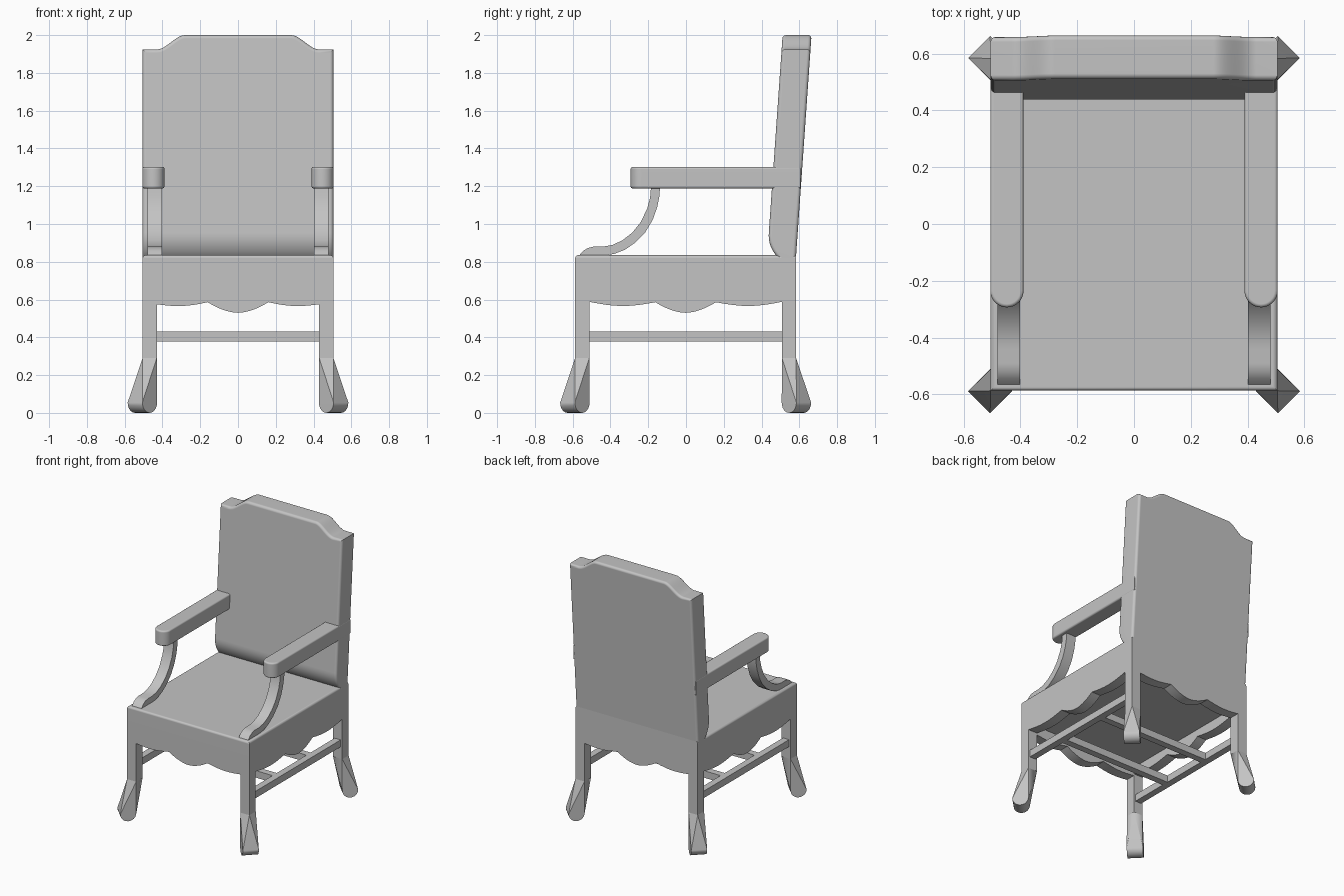
import bpy
import bmesh
import math
from mathutils import Vector

cube = bpy.data.objects.get("Cube")
if cube:
    bpy.data.objects.remove(cube, do_unlink=True)

HX = 0.505                    # half width of the frame
FRONT, BACK = -0.587, 0.583   # front and back of the frame
LEG = 0.075                   # leg and apron thickness
DECK = 0.64                   # underside of the seat block
SEAT = 0.835                  # top of the seat
SIDES = {"left": 1, "right": -1}
ENDS = {"front": (-1, FRONT), "back": (1, BACK)}

grey = bpy.data.materials.new("plain_grey")
grey.use_nodes = True
colour = (0.55, 0.55, 0.55, 1)
grey.diffuse_color = colour
grey.node_tree.nodes["Principled BSDF"].inputs["Base Color"].default_value = colour


def finish(name, bm):
    """Turn a bmesh into an object, smooth on curves and flat on panels."""
    bmesh.ops.recalc_face_normals(bm, faces=bm.faces[:])
    mesh = bpy.data.meshes.new(name)
    bm.to_mesh(mesh)
    bm.free()
    mesh.materials.append(grey)
    ob = bpy.data.objects.new(name, mesh)
    bpy.context.collection.objects.link(ob)
    bpy.ops.object.select_all(action="DESELECT")
    ob.select_set(True)
    bpy.context.view_layer.objects.active = ob
    bpy.ops.object.shade_smooth_by_angle(angle=math.radians(25))
    mod = ob.modifiers.new("flat_panels", "WEIGHTED_NORMAL")
    mod.keep_sharp = True
    return ob


def round_edges(bm, width, axis):
    """Round the sharp edges, except those running along the given axis."""
    bmesh.ops.recalc_face_normals(bm, faces=bm.faces[:])
    edges = []
    for e in bm.edges:
        run = (e.verts[1].co - e.verts[0].co).normalized()
        if e.calc_face_angle(0) > math.radians(40) and abs(run["xyz".index(axis)]) < 0.7:
            edges.append(e)
    bmesh.ops.bevel(bm, geom=edges, offset=width, segments=4, profile=0.5,
                    affect="EDGES", clamp_overlap=False)


def add_box(bm, lo, hi):
    lo, hi = Vector(lo), Vector(hi)
    for v in bmesh.ops.create_cube(bm, size=1)["verts"]:
        v.co = (lo + hi) / 2 + v.co * (hi - lo)


def box(name, lo, hi):
    bm = bmesh.new()
    add_box(bm, lo, hi)
    return finish(name, bm)


def prism_mesh(points, axis, lo, hi):
    """Extrude a 2D outline along the x, y or z axis."""
    bm = bmesh.new()

    def place(p, d):
        co = list(p)
        co.insert("xyz".index(axis), d)
        return bm.verts.new(co)

    face = bm.faces.new([place(p, lo) for p in points])
    step = [0, 0, 0]
    step["xyz".index(axis)] = hi - lo
    ext = bmesh.ops.extrude_face_region(bm, geom=[face], use_keep_orig=True)
    moved = [g for g in ext["geom"] if isinstance(g, bmesh.types.BMVert)]
    bmesh.ops.translate(bm, verts=moved, vec=step)
    return bm


# Seat block with softened top edges
bm = bmesh.new()
add_box(bm, (-HX, FRONT, DECK), (HX, BACK, SEAT))
top = [e for e in bm.edges if all(v.co.z > SEAT - 0.01 for v in e.verts)
       and min(v.co.y for v in e.verts) < 0]
bmesh.ops.bevel(bm, geom=top, offset=0.016, segments=4, profile=0.5, affect="EDGES")
finish("seat", bm)


# Scalloped aprons
def scallop(lo, hi, end):
    """Outline between two legs: a central lobe and a shallow dip each side."""
    half, mid = (hi - lo) / 2, (hi + lo) / 2
    lobe, cusp, peak, n = 0.53, 0.16, 0.586, 8
    dip = (peak + end) / 2 - 0.566
    right = [(cusp * i / n, lobe + (peak - lobe) * (i / n) ** 1.8) for i in range(n)]
    for i in range(n + 1):
        t = i / n
        right.append((cusp + (half - cusp) * t, peak + (end - peak) * t - dip * math.sin(math.pi * t)))
    left = [(-u, z) for u, z in reversed(right[1:])]
    return [(mid + u, z) for u, z in left + right + [(half, DECK), (-half, DECK)]]


for end, (s, y) in ENDS.items():
    finish(end + "_apron", prism_mesh(scallop(LEG - HX, HX - LEG, 0.575), "y", y - s * LEG, y))
for side, s in SIDES.items():
    finish(side + "_apron", prism_mesh(scallop(FRONT + LEG, BACK - LEG, 0.588), "x", s * (HX - LEG), s * HX))

# Square legs flaring into diagonal rounded feet
KNEE = 0.29
RADIUS = 0.055
for end, (sy, y) in ENDS.items():
    for side, sx in SIDES.items():
        bm = bmesh.new()
        corner = Vector((sx * HX, y, 0))
        out = Vector((sx, sy, 0)).normalized()
        across = Vector((-out.y, out.x, 0))
        pts = [corner - Vector((sx * a, sy * b, -KNEE)) for a in (0, LEG) for b in (0, LEG)]
        for i in range(13):
            a = math.pi * i / 12
            arc = corner + out * (0.002 + RADIUS * math.cos(a))
            arc.z = RADIUS * (1 - math.sin(a))
            pts += [arc + across * RADIUS, arc - across * RADIUS]
        bmesh.ops.convex_hull(bm, input=[bm.verts.new(p) for p in pts])
        inner = corner - Vector((sx * LEG, sy * LEG, 0))
        add_box(bm, (min(corner.x, inner.x), min(corner.y, inner.y), KNEE),
                (max(corner.x, inner.x), max(corner.y, inner.y), DECK))
        finish(f"{end}_{side}_leg", bm)

# Stretchers: one along each side and two across
LOW, HIGH, W = 0.379, 0.431, 0.025
RAIL = HX - LEG / 2
for side, s in SIDES.items():
    box(side + "_stretcher", (s * RAIL - W, FRONT + LEG, LOW), (s * RAIL + W, BACK - LEG, HIGH))
for end, (s, y) in ENDS.items():
    box(end + "_cross_stretcher", (W - RAIL, s * 0.2 - W, LOW), (RAIL - W, s * 0.2 + W, HIGH))

# Leaning backrest with a shouldered top and curved lower front, set into the seat
BOTTOM, SHOULDER, CREST = 0.79, 1.924, 2.0
crest = [(HX, BOTTOM), (HX, SHOULDER)]
for i in range(13):
    t = i / 12
    crest.append((0.43 - 0.15 * t, SHOULDER + (CREST - SHOULDER) * t * t * (3 - 2 * t)))
outline = crest + [(-x, z) for x, z in reversed(crest)]
bm = prism_mesh(outline, "y", 0, 1)
CURVE = 0.12
for i in range(7):
    bmesh.ops.bisect_plane(bm, geom=bm.verts[:] + bm.edges[:] + bm.faces[:],
                           plane_co=(0, 0, SEAT + CURVE * i / 6), plane_no=(0, 0, 1))
for v in bm.verts:
    lean = (v.co.z - SEAT) * 0.07
    if v.co.y > 0.5:
        v.co.y = BACK + lean
    else:
        drop = max(0, 1 - (v.co.z - SEAT) / CURVE)
        v.co.y = 0.43 + lean + 0.045 * drop ** 2.2
round_edges(bm, 0.018, "y")
finish("backrest", bm)

# Armrests with half-round front ends, on curved supports
ARM_R = 0.0585
ARM_X = HX + 0.001 - ARM_R
upper = [(-0.185, 1.2), (-0.19, 1.14), (-0.206, 1.08), (-0.24, 1.01), (-0.284, 0.955), (-0.337, 0.913),
         (-0.39, 0.889), (-0.44, 0.88), (-0.49, 0.88), (-0.52, 0.873), (-0.545, 0.857), (-0.567, 0.832)]
lower = [(-0.44, 0.832), (-0.38, 0.842), (-0.325, 0.863), (-0.27, 0.9), (-0.215, 0.957),
         (-0.177, 1.02), (-0.152, 1.09), (-0.14, 1.15), (-0.138, 1.2)]
for side, s in SIDES.items():
    plan = [(s * ARM_X + ARM_R * math.cos(a), -0.235 - ARM_R * math.sin(a))
            for a in (math.pi * i / 16 for i in range(17))]
    plan += [(s * ARM_X - ARM_R, 0.606), (s * ARM_X + ARM_R, 0.606)]
    bm = prism_mesh(plan, "z", 1.188, 1.302)
    round_edges(bm, 0.012, "z")
    finish(side + "_armrest", bm)
    finish(side + "_arm_support", prism_mesh(upper + lower, "x", s * 0.402, s * 0.48))
